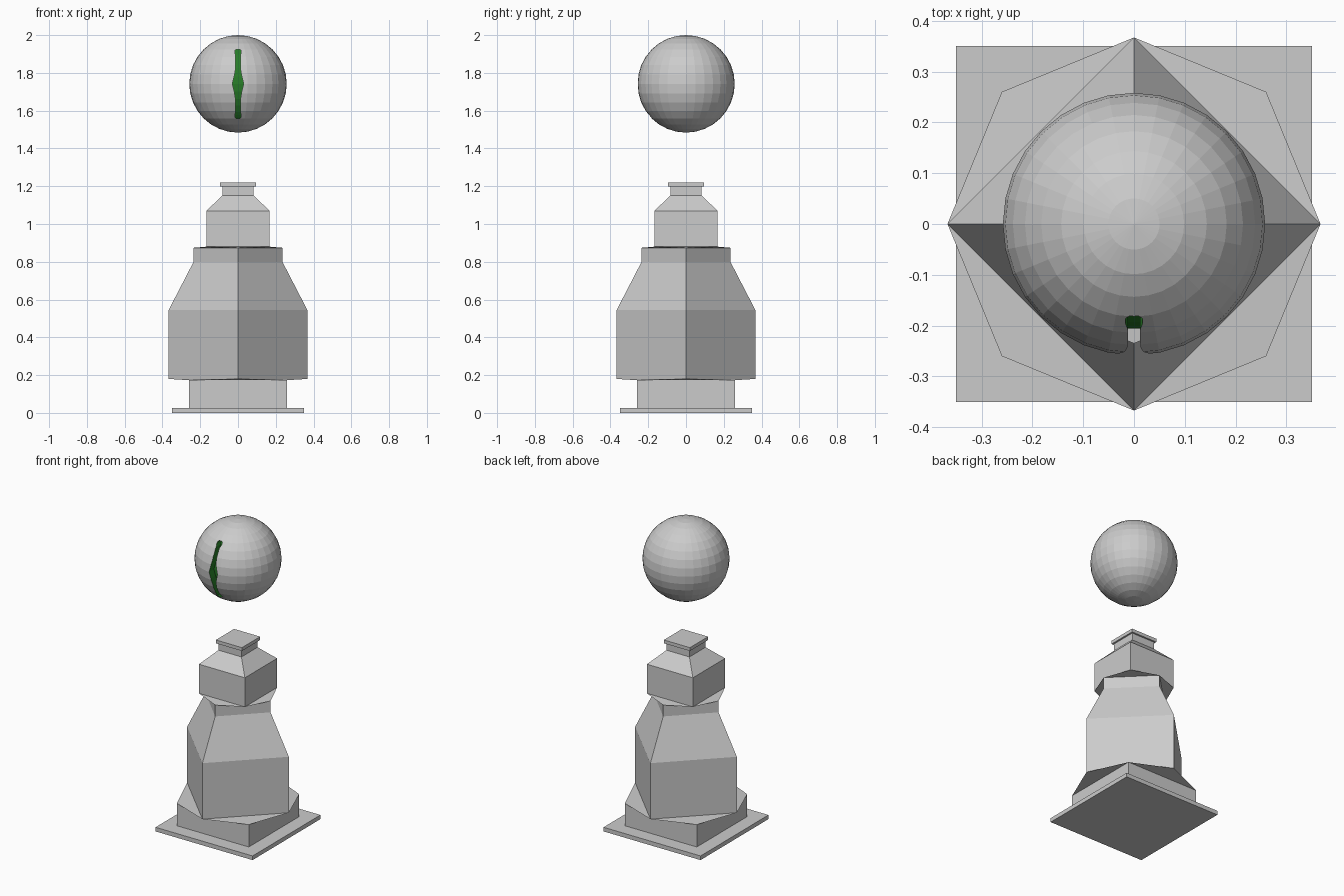
import bpy, bmesh, math

if "Cube" in bpy.data.objects:
    bpy.data.objects.remove(bpy.data.objects["Cube"])

R, CZ = 0.258, 1.742   # floating ball radius and centre height


def add_object(name, bm):
    bmesh.ops.recalc_face_normals(bm, faces=bm.faces)
    me = bpy.data.meshes.new(name)
    bm.to_mesh(me)
    bm.free()
    ob = bpy.data.objects.new(name, me)
    bpy.context.collection.objects.link(ob)
    return ob


# Pedestal: four-sided loft; each row is (half width or corner reach, z, turned 45 degrees?)
rows = [
    (0.35, 0.0, False), (0.35, 0.027, False), (0.26, 0.027, False), (0.26, 0.173, False),
    (0.367, 0.18, True), (0.367, 0.545, True), (0.235, 0.80, True), (0.235, 0.874, True),
    (0.166, 0.88, False), (0.166, 1.07, False), (0.083, 1.152, False), (0.083, 1.198, False),
    (0.094, 1.198, False), (0.094, 1.22, False),
]
bm = bmesh.new()
rings = []
for size, z, turned in rows:
    start = 0 if turned else math.pi / 4
    reach = size if turned else size * math.sqrt(2)
    rings.append([bm.verts.new((reach * math.cos(start + i * math.pi / 2),
                                reach * math.sin(start + i * math.pi / 2), z)) for i in range(4)])
for k in range(len(rows) - 1):
    a, b = rings[k], rings[k + 1]
    ta, tb = rows[k][2], rows[k + 1][2]
    for i in range(4):
        j = (i + 1) % 4
        if ta == tb:
            bm.faces.new((a[i], a[j], b[j], b[i]))
        elif tb:      # square to turned square
            bm.faces.new((a[i], a[j], b[j]))
            bm.faces.new((a[i], b[j], b[i]))
        else:         # turned square to square
            bm.faces.new((a[i], a[j], b[i]))
            bm.faces.new((a[j], b[j], b[i]))
bm.faces.new(rings[0][::-1])
bm.faces.new(rings[-1])
add_object("pedestal", bm)

# Floating ball
bm = bmesh.new()
bmesh.ops.create_uvsphere(bm, u_segments=32, v_segments=16, radius=R)
bmesh.ops.translate(bm, verts=bm.verts, vec=(0, 0, CZ))
ball = add_object("floating_eye", bm)
ball.data.materials.append(None)

green = bpy.data.materials.new("dark_green")
green.diffuse_color = (0.02, 0.2, 0.02, 1)
green.use_nodes = True
green.node_tree.nodes["Principled BSDF"].inputs["Base Color"].default_value = green.diffuse_color

# Pupil slot: mirrored outline of (height from centre, half width), cut into the front
half = [(0.0, 0.03), (0.04, 0.02), (0.08, 0.013), (0.115, 0.012), (0.15, 0.012),
        (0.164, 0.017), (0.176, 0.017), (0.183, 0.009)]
outline = [(-z, w) for z, w in half[:0:-1]] + half
bm = bmesh.new()
loops = []
for dz, w in outline:
    floor = -math.sqrt(R * R - dz * dz) + 0.052
    loops.append([bm.verts.new((x, y, CZ + dz))
                  for x, y in ((-w, -0.4), (w, -0.4), (w, floor), (-w, floor))])
for a, b in zip(loops, loops[1:]):
    for i in range(4):
        j = (i + 1) % 4
        bm.faces.new((a[i], a[j], b[j], b[i]))
bm.faces.new(loops[0])
bm.faces.new(loops[-1])
cutter = add_object("pupil_cutter", bm)
cutter.data.materials.append(green)
cutter.hide_render = True

mod = ball.modifiers.new("pupil_slot", 'BOOLEAN')
mod.operation = 'DIFFERENCE'
mod.solver = 'EXACT'
mod.material_mode = 'TRANSFER'
mod.object = cutter
bpy.context.view_layer.objects.active = ball
bpy.ops.object.modifier_apply(modifier=mod.name)
bpy.data.objects.remove(cutter)
